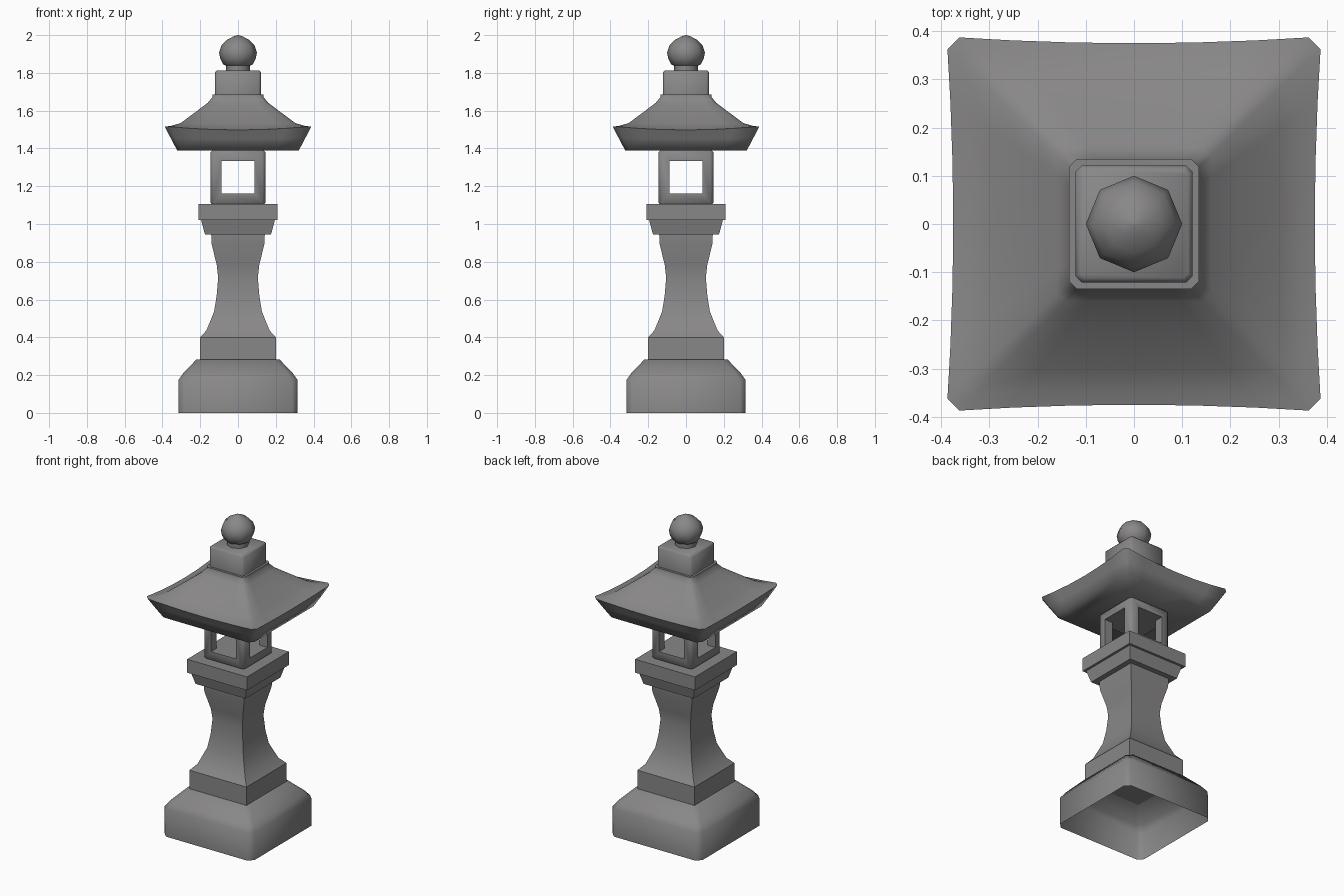
import bpy, bmesh, math

if "Cube" in bpy.data.objects:
    bpy.data.objects.remove(bpy.data.objects["Cube"])

stone = bpy.data.materials.new("grey stone")
stone.diffuse_color = (0.25, 0.243, 0.243, 1)
stone.use_nodes = True
stone.node_tree.nodes["Principled BSDF"].inputs["Base Color"].default_value = stone.diffuse_color


def finish(name, bm, angle):
    bmesh.ops.recalc_face_normals(bm, faces=bm.faces)
    me = bpy.data.meshes.new(name)
    bm.to_mesh(me)
    bm.free()
    me.materials.append(stone)
    me.shade_smooth()
    me.set_sharp_from_angle(angle=math.radians(angle))
    ob = bpy.data.objects.new(name, me)
    bpy.context.collection.objects.link(ob)
    return ob


def skin(bm, rings, bottom=True, top=True):
    """Bridge a stack of equal rings and cap the ends."""
    n = len(rings[0])
    for a, b in zip(rings, rings[1:]):
        for i in range(n):
            j = (i + 1) % n
            bm.faces.new((a[i], a[j], b[j], b[i]))
    if bottom:
        bm.faces.new(rings[0][::-1])
    if top:
        bm.faces.new(rings[-1])


def square_loft(name, profile, angle=30, bottom=True, top=True, steps=(-1, 1)):
    """Profile rows: half width, z, corner cut, corner flare, corner lift."""
    bm = bmesh.new()
    rings = []
    for row in profile:
        hw, z, cut, flare, lift = (tuple(row) + (0, 0, 0))[:5]
        ring = []
        for k in range(4):
            c, s = round(math.cos(k * math.pi / 2)), round(math.sin(k * math.pi / 2))
            for t in (steps if cut else steps[:-1]):
                f = abs(t) ** 2
                x, y = t * (hw + flare - cut), -(hw + flare * f)
                ring.append(bm.verts.new((c * x - s * y, s * x + c * y, z + lift * f)))
        rings.append(ring)
    skin(bm, rings, bottom, top)
    return finish(name, bm, angle)


# Foot stone, open underneath
square_loft("foot_stone", [(.315, 0, .03), (.315, .175, .03),
                           (.29, .21, .03), (.22, .283, .03)], 50, bottom=False)
square_loft("plinth", [(.2, .28), (.2, .4)])

# Waisted square pillar
square_loft("pillar", [(.2, .4), (.167, .437), (.127, .535), (.113, .62), (.105, .716),
                       (.112, .78), (.139, .892), (.142, .947)])

# Stepped platform below the light chamber
square_loft("platform_lower", [(.175, .945), (.195, 1.02)])
square_loft("platform_upper", [(.21, 1.02), (.21, 1.105)])

# Light chamber with see-through windows on all four sides
chamber = square_loft("light_chamber", [(.133, 1.1, .012), (.145, 1.113, .015),
                                        (.145, 1.38, .015), (.133, 1.393, .012)], 50)
for axis in (0, 1):
    bm = bmesh.new()
    bmesh.ops.create_cube(bm, size=1)
    size = [.176, .176, .173]
    size[axis] = .5
    for v in bm.verts:
        v.co = (v.co.x * size[0], v.co.y * size[1], 1.2475 + v.co.z * size[2])
    cutter = finish("window_cutter", bm, 30)
    cutter.data.shade_flat()
    cutter.hide_render = True
    cutter.hide_set(True)
    mod = chamber.modifiers.new("windows", 'BOOLEAN')
    mod.operation = 'DIFFERENCE'
    mod.solver = 'EXACT'
    mod.object = cutter

# Hipped roof with upturned corners
square_loft("roof", [(.322, 1.39, .025),
                     (.35, 1.45, .025, .006, .004),
                     (.375, 1.498, .025, .012, .017),
                     (.345, 1.507, .022, .008, .013),
                     (.30, 1.53, .02, .004, .004),
                     (.215, 1.6, .018),
                     (.16, 1.642, .017),
                     (.135, 1.672, .016),
                     (.135, 1.685, .016)], 78,
            steps=(-1, -.7, -.35, 0, .35, .7, 1))

# Square block on top of the roof
square_loft("roof_block", [(.121, 1.68, .012), (.121, 1.803, .012), (.112, 1.812, .01)], 50)

# Eight-sided neck and bud-shaped finial
bm = bmesh.new()
rings = []
for r, z in [(.064, 1.805), (.064, 1.838), (.078, 1.845), (.094, 1.875), (.1, 1.908),
             (.088, 1.945), (.06, 1.974), (.025, 1.993), (.002, 2.0)]:
    rings.append([bm.verts.new((r * math.cos(i * math.pi / 4),
                                r * math.sin(i * math.pi / 4), z)) for i in range(8)])
skin(bm, rings)
finish("finial", bm, 50)
